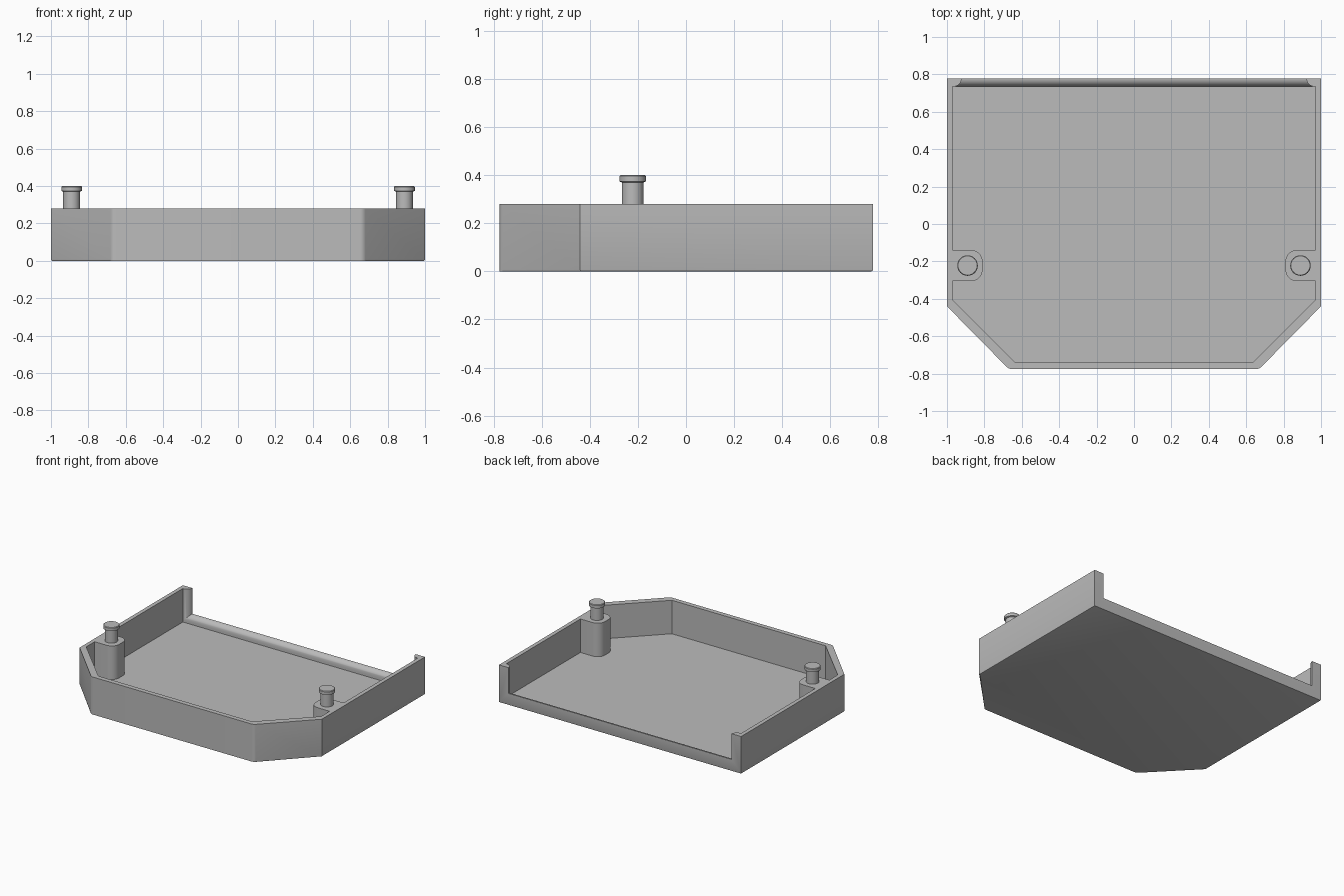
import bpy, bmesh
from math import sin, cos, pi, radians

if "Cube" in bpy.data.objects:
    bpy.data.objects.remove(bpy.data.objects["Cube"])

grey = bpy.data.materials.new("plain grey")
grey.use_nodes = True
grey.diffuse_color = (0.5, 0.5, 0.5, 1)
grey.node_tree.nodes["Principled BSDF"].inputs["Base Color"].default_value = (0.5, 0.5, 0.5, 1)


def finish(bm, name):
    bmesh.ops.recalc_face_normals(bm, faces=bm.faces)
    mesh = bpy.data.meshes.new(name)
    bm.to_mesh(mesh)
    bm.free()
    mesh.materials.append(grey)
    obj = bpy.data.objects.new(name, mesh)
    bpy.context.collection.objects.link(obj)
    return obj


def loft(rings):
    """Skin a list of equal-length point rings and cap both ends."""
    bm = bmesh.new()
    loops = [[bm.verts.new(p) for p in ring] for ring in rings]
    n = len(loops[0])
    for a, b in zip(loops, loops[1:]):
        for i in range(n):
            j = (i + 1) % n
            bm.faces.new((a[i], a[j], b[j], b[i]))
    bm.faces.new(loops[0])
    bm.faces.new(loops[-1])
    return bm


def prism(half, z0, z1):
    """Extrude an outline given by its +x half, mirrored to -x."""
    outline = half + [(-x, y) for x, y in reversed(half)]
    return loft([[(x, y, z) for x, y in outline] for z in (z0, z1)])


def arc(cx, cy, r, start, end, steps=10):
    angles = [radians(start + (end - start) * i / steps) for i in range(steps + 1)]
    return [(cx + r * cos(a), cy + r * sin(a)) for a in angles]


def cut(target, cutter):
    cutter.hide_render = True
    mod = target.modifiers.new("cut", "BOOLEAN")
    mod.operation, mod.solver, mod.object = "DIFFERENCE", "EXACT", cutter
    bpy.context.view_layer.objects.active = target
    bpy.ops.object.modifier_apply(modifier=mod.name)
    bpy.data.objects.remove(cutter)


def smooth(obj):
    bpy.ops.object.select_all(action="DESELECT")
    obj.select_set(True)
    bpy.context.view_layer.objects.active = obj
    bpy.ops.object.shade_smooth_by_angle(angle=radians(30))


# Tray block with clipped, softened front corners and an eased bottom edge
front_corner = arc(0.653, -0.735, 0.04, -45, -90, 6)
bm = prism([(1, 0.778), (1, -0.44)] + front_corner, 0, 0.28)
bottom = [e for e in bm.edges if all(v.co.z < 0.001 for v in e.verts)]
bmesh.ops.bevel(bm, geom=bottom, offset=0.007, segments=2, affect="EDGES", profile=0.5)
tray = finish(bm, "tray")

# Cavity, leaving the two rounded bosses standing against the side walls
boss = arc(0.87, -0.2, 0.06, 90, 180) + arc(0.87, -0.245, 0.06, 180, 270)
cavity = [(0.97, 0.735), (0.97, -0.14)] + boss + [(0.97, -0.305), (0.97, -0.405), (0.635, -0.74)]
cut(tray, finish(prism(cavity, 0.03, 0.5), "cavity_cutter"))

# Back opening with a rounded inner lip along its sill and sides
lip = 0.043


def opening(y, d):
    x, z = 0.965 - d, 0.045 + d
    return [(-x, y, z), (x, y, z), (x, y, 0.5), (-x, y, 0.5)]


steps = [i / 12 * pi / 2 for i in range(13)]
rings = [opening(0.85, lip)]
rings += [opening(0.778 - lip * sin(t), lip * cos(t)) for t in steps]
rings.append(opening(0.65, 0))
cut(tray, finish(loft(rings), "opening_cutter"))
smooth(tray)

# Capped pegs on the bosses
peg_profile = [(0.045, 0.275), (0.045, 0.37), (0.055, 0.374), (0.055, 0.396), (0.051, 0.4)]
for side, name in ((-1, "right_peg"), (1, "left_peg")):
    rings = [[(side * 0.89 + x, y, z) for x, y in arc(0, -0.222, r, 0, 360, 32)[:-1]]
             for r, z in peg_profile]
    smooth(finish(loft(rings), name))
